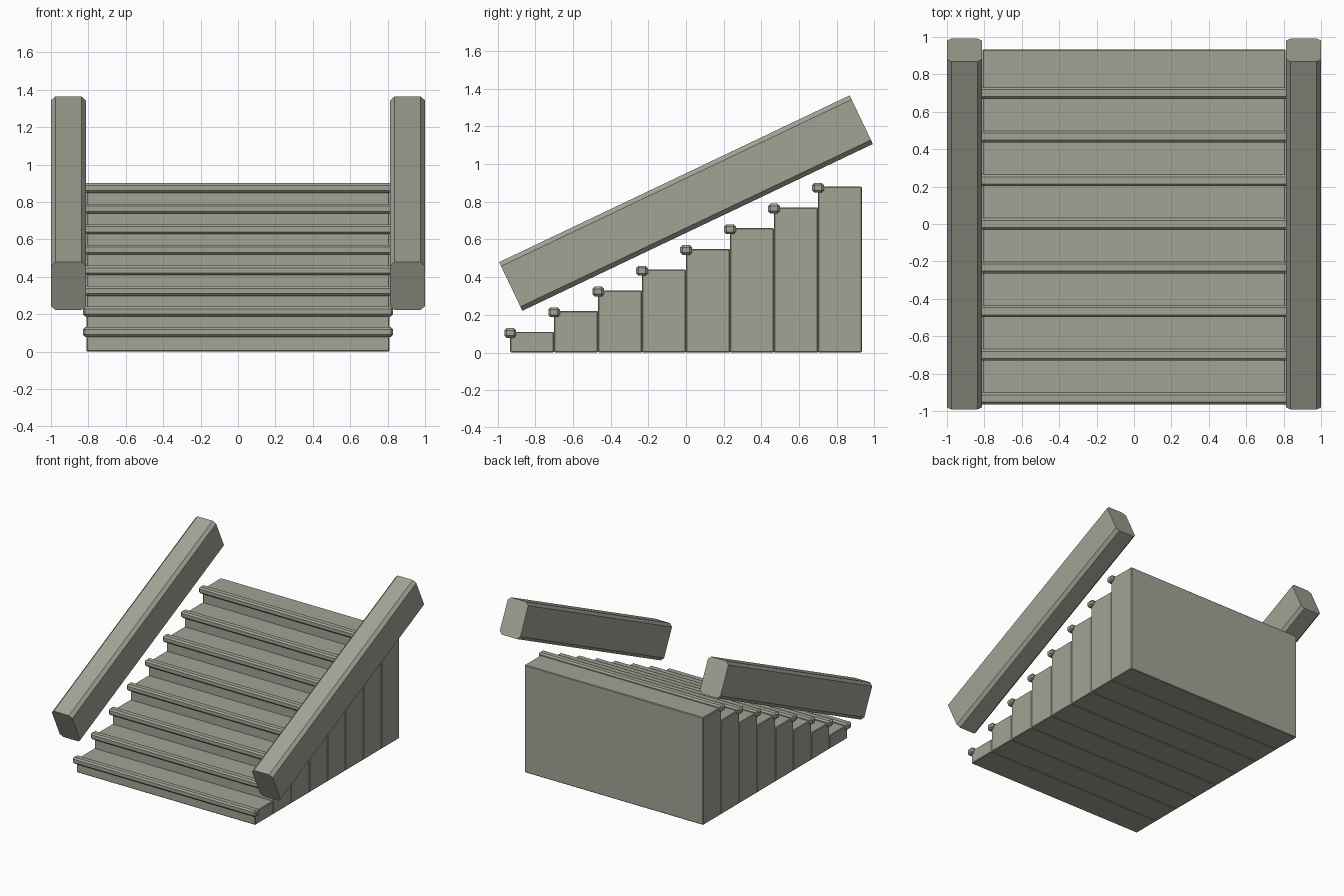
import bpy, bmesh, math
from mathutils import Matrix

if "Cube" in bpy.data.objects:
    bpy.data.objects.remove(bpy.data.objects["Cube"])

stone = bpy.data.materials.new("grey_stone")
stone.diffuse_color = (0.36, 0.37, 0.30, 1)
stone.use_nodes = True
stone.node_tree.nodes["Principled BSDF"].inputs["Base Color"].default_value = stone.diffuse_color


def block(name, size, loc, chamfer, rot_x=0.0, long_axis=None):
    """Chamfered box; with long_axis set, only edges along that axis are cut."""
    bm = bmesh.new()
    bmesh.ops.create_cube(bm, size=1, matrix=Matrix.Diagonal((*size, 1)))
    edges = [e for e in bm.edges if long_axis is None or
             abs((e.verts[0].co - e.verts[1].co)[long_axis]) > 1e-4]
    bmesh.ops.bevel(bm, geom=edges, offset=chamfer, segments=1,
                    affect='EDGES', profile=0.5)
    mesh = bpy.data.meshes.new(name)
    bm.to_mesh(mesh)
    bm.free()
    mesh.materials.append(stone)
    obj = bpy.data.objects.new(name, mesh)
    obj.location = loc
    obj.rotation_euler = (rot_x, 0, 0)
    bpy.context.collection.objects.link(obj)
    return obj


STEPS, RISE, DEPTH, FRONT = 8, 0.11, 0.2333, -0.933

for i in range(STEPS):
    top = RISE * (i + 1)
    y = FRONT + DEPTH * i
    # Solid step reaching the ground
    block(f"step_{i + 1}", (1.62, DEPTH, top), (0, y + DEPTH / 2, top / 2), 0.005)
    # Rounded nosing on the front edge of the tread
    block(f"nosing_{i + 1}", (1.66, 0.062, 0.052), (0, y, top - 0.006), 0.012)

# Sloping side rails
for side, sx in (("left", -1), ("right", 1)):
    block(f"{side}_rail", (0.186, 2.06, 0.286), (sx * 0.907, 0, 0.793), 0.024,
          math.atan2(0.885, 1.86), long_axis=1)
